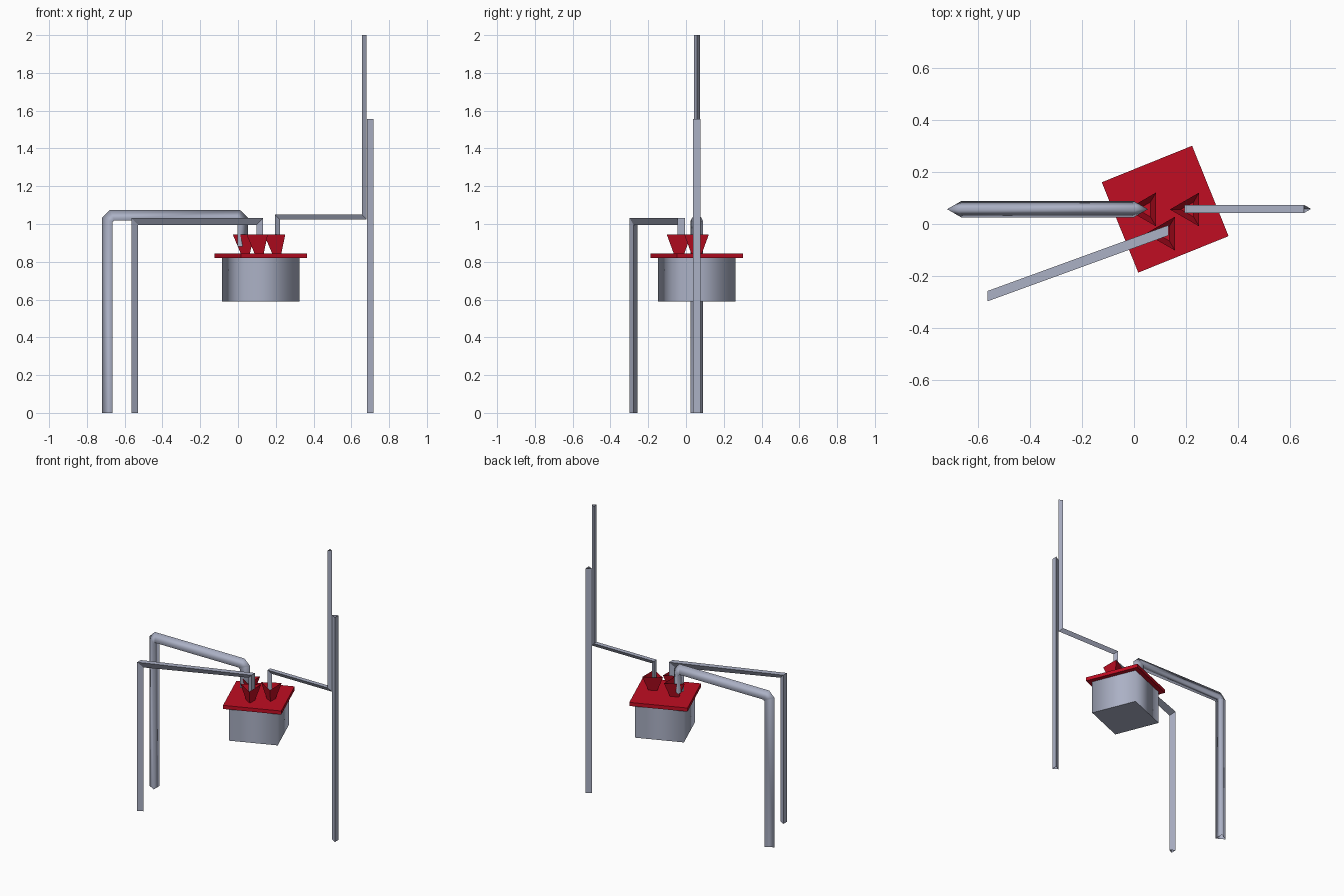
import bpy, bmesh, math
from mathutils import Vector, Matrix

if "Cube" in bpy.data.objects:
    bpy.data.objects.remove(bpy.data.objects["Cube"])


def material(name, rgb):
    m = bpy.data.materials.new(name)
    m.diffuse_color = (*rgb, 1)
    m.use_nodes = True
    m.node_tree.nodes["Principled BSDF"].inputs["Base Color"].default_value = m.diffuse_color
    return m


GREY = material("blue grey metal", (0.41, 0.44, 0.56))
RED = material("red", (0.53, 0.004, 0.016))


def finish(name, bm, mat, smooth=False):
    bmesh.ops.recalc_face_normals(bm, faces=bm.faces)
    for f in bm.faces:
        f.smooth = smooth
    me = bpy.data.meshes.new(name)
    bm.to_mesh(me)
    bm.free()
    me.materials.append(mat)
    ob = bpy.data.objects.new(name, me)
    bpy.context.collection.objects.link(ob)
    return ob


def skin(bm, rings):
    for a, b in zip(rings, rings[1:]):
        for i in range(len(a)):
            j = (i + 1) % len(a)
            bm.faces.new((a[i], a[j], b[j], b[i]))


def tube(name, pts, r, side, apex, smooth=False):
    """Open three-sided pipe, mitred at bends; apex=1 points left of travel."""
    pts = [Vector(p) for p in pts]
    side = Vector(side)
    tang = [(b - a).normalized() for a, b in zip(pts, pts[1:])]
    nrm = [apex * side.cross(t).normalized() for t in tang]
    bm = bmesh.new()
    rings = []
    for i, p in enumerate(pts):
        n1, n2 = nrm[max(i - 1, 0)], nrm[min(i, len(nrm) - 1)]
        n = (n1 + n2) / (1 + n1.dot(n2))
        w = side * r * math.sqrt(3) / 2
        rings.append([bm.verts.new(v) for v in
                      (p + n * r, p - n * r / 2 + w, p - n * r / 2 - w)])
    skin(bm, rings)
    return finish(name, bm, GREY, smooth)


def slab(name, size, z0, z1, mat, smooth):
    bm = bmesh.new()
    mtx = (Matrix.Translation((0.12, 0.057, (z0 + z1) / 2))
           @ Matrix.Rotation(math.radians(22), 4, 'Z')
           @ Matrix.Diagonal((size, size, z1 - z0, 1)))
    bmesh.ops.create_cube(bm, size=1, matrix=mtx)
    bm.normal_update()
    # keep the top and bottom rims sharp
    for e in bm.edges:
        e.smooth = smooth and abs(e.verts[0].co.z - e.verts[1].co.z) > 0.01
    return finish(name, bm, mat, smooth)


def funnel(name, x, y):
    bm = bmesh.new()
    rings = []
    for r, z in ((0.032, 0.843), (0.075, 0.945)):
        rings.append([bm.verts.new((x + r * math.cos(a), y + r * math.sin(a), z))
                      for a in (math.pi, math.pi / 3, -math.pi / 3)])
    skin(bm, rings)
    return finish(name, bm, RED)


# tank body and lid
slab("tank_body", 0.315, 0.59, 0.825, GREY, True)
slab("tank_lid", 0.375, 0.82, 0.845, RED, False)

# three-sided open funnels on the lid
funnel("left_funnel", 0.047, 0.056)
funnel("right_funnel", 0.213, 0.056)
funnel("front_funnel", 0.120, -0.037)

# thick pipe with clipped bends, apex on the outside
tube("thick_pipe", [(-0.682, 0.057, 0), (-0.682, 0.057, 1.017), (-0.662, 0.057, 1.037),
                    (-0.005, 0.057, 1.037), (0.016, 0.057, 1.017), (0.016, 0.057, 0.88)],
     0.0375, (0, 1, 0), -1, True)

# medium pipe, flat side outside
tube("medium_pipe", [(-0.553, -0.278, 0), (-0.553, -0.278, 1.019),
                     (0.122, -0.024, 1.019), (0.122, -0.024, 0.88)],
     0.023, (0, 1, 0), 1)

# thin pipe rising to the top, flat side up
tube("thin_pipe", [(0.204, 0.058, 0.88), (0.204, 0.058, 1.041),
                   (0.664, 0.058, 1.041), (0.664, 0.058, 2.0)],
     0.0175, (0, 1, 0), 1)

# standing pole, flat side to the right
tube("pole", [(0.705, 0.057, 0), (0.705, 0.057, 1.555)], 0.023, (0, 1, 0), -1)
